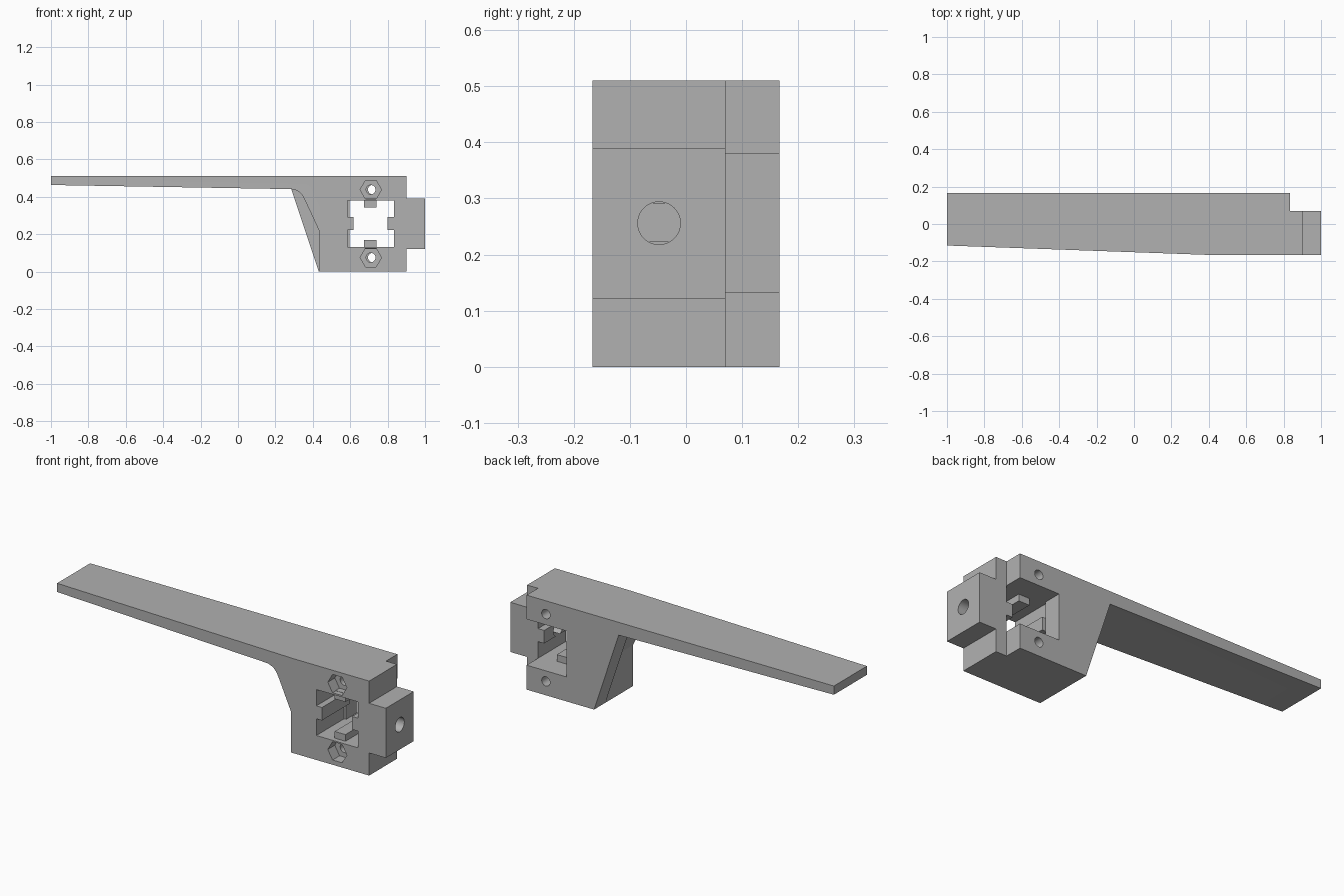
import bpy, bmesh, math

cube = bpy.data.objects.get("Cube")
if cube:
    bpy.data.objects.remove(cube, do_unlink=True)

grey = bpy.data.materials.new("light_grey")
grey.use_nodes = True
COLOUR = (0.44, 0.44, 0.44, 1)
grey.diffuse_color = COLOUR
grey.node_tree.nodes["Principled BSDF"].inputs["Base Color"].default_value = COLOUR

FRONT, SPLIT, BACK = -0.167, 0.07, 0.167
TOP = 0.51
WIN_LOW, WIN_HIGH, WIN_LEFT, WIN_RIGHT = 0.132, 0.38, 0.585, 0.835
MID_Z = 0.256


def prism(name, outline, start, end, axis="Y"):
    """Extrude a 2D outline along an axis: XZ along Y, YZ along X, XY along Z."""
    place = {"Y": lambda u, v, t: (u, t, v),
             "X": lambda u, v, t: (t, u, v),
             "Z": lambda u, v, t: (u, v, t)}[axis]
    bm = bmesh.new()
    a = [bm.verts.new(place(u, v, start)) for u, v in outline]
    b = [bm.verts.new(place(u, v, end)) for u, v in outline]
    bm.faces.new(a)
    bm.faces.new(b[::-1])
    for i in range(len(a)):
        j = (i + 1) % len(a)
        bm.faces.new((a[i], b[i], b[j], a[j]))
    bmesh.ops.recalc_face_normals(bm, faces=bm.faces)
    mesh = bpy.data.meshes.new(name)
    bm.to_mesh(mesh)
    bm.free()
    mesh.materials.append(grey)
    obj = bpy.data.objects.new(name, mesh)
    bpy.context.collection.objects.link(obj)
    return obj


def combine(target, tool, operation):
    """Apply a boolean and discard the tool."""
    mod = target.modifiers.new("combine", "BOOLEAN")
    mod.operation, mod.solver, mod.object = operation, "EXACT", tool
    bpy.ops.object.select_all(action="DESELECT")
    bpy.context.view_layer.objects.active = target
    target.select_set(True)
    bpy.ops.object.modifier_apply(modifier=mod.name)
    bpy.data.objects.remove(tool, do_unlink=True)


def ring(n, radius, cu, cv):
    return [(cu + radius * math.cos(math.tau * i / n),
             cv + radius * math.sin(math.tau * i / n)) for i in range(n)]


def rect(u0, u1, v0, v1):
    return [(u0, v0), (u1, v0), (u1, v1), (u0, v1)]


# Front layer: long arm, filleted neck, clamp body and end boss
arm = [(0.9, TOP), (-1, TOP), (-1, 0.463)]
neck = [(0.285, 0.441), (0.305, 0.437), (0.325, 0.427), (0.342, 0.41),
        (0.355, 0.388), (0.432, 0.222), (0.432, 0)]
boss = [(0.9, 0), (0.9, 0.122), (1, 0.122), (1, 0.39), (0.9, 0.39)]
body = prism("handle_bracket", arm + neck + boss, FRONT, SPLIT)

# Tapered front edge of the arm
taper = [(0.45, FRONT), (-1.1, -0.1114), (-1.1, -0.3), (0.45, -0.3)]
combine(body, prism("taper_cutter", taper, -0.1, 0.7, "Z"), "DIFFERENCE")

# Square window with a side key left standing on each side
window = [(WIN_LEFT, WIN_LOW), (WIN_RIGHT, WIN_LOW),
          (WIN_RIGHT, 0.222), (0.798, 0.222), (0.798, 0.292), (WIN_RIGHT, 0.292),
          (WIN_RIGHT, WIN_HIGH), (WIN_LEFT, WIN_HIGH),
          (WIN_LEFT, 0.292), (0.618, 0.292), (0.618, 0.222), (WIN_LEFT, 0.222)]
combine(body, prism("window_cutter", window, -0.3, 0.3), "DIFFERENCE")

# Back layer: straight sloped neck and a window open on the end
back_profile = [(WIN_RIGHT, TOP), (-1, TOP), (-1, 0.463), (0.285, 0.441), (0.432, 0),
                (WIN_RIGHT, 0), (WIN_RIGHT, WIN_LOW), (0.597, WIN_LOW),
                (0.597, WIN_HIGH), (WIN_RIGHT, WIN_HIGH)]
back = prism("back_layer", back_profile, SPLIT, BACK)

# Screw holes through both layers, with hexagonal nut pockets in front
for z in (0.075, 0.438):
    combine(body, prism("hole_cutter", ring(32, 0.025, 0.71, z), -0.3, 0.3), "DIFFERENCE")
    combine(body, prism("nut_cutter", ring(6, 0.057, 0.71, z), -0.3, FRONT + 0.06), "DIFFERENCE")
    combine(back, prism("hole_cutter", ring(32, 0.025, 0.72, z), -0.3, 0.3), "DIFFERENCE")

# Round hole through the end boss into the window
combine(body, prism("boss_hole_cutter", ring(48, 0.038, -0.048, MID_Z), 0.7, 1.1, "X"), "DIFFERENCE")
combine(body, back, "UNION")

# Upper and lower keys, set in from the front
for z0, z1 in ((WIN_LOW - 0.01, 0.168), (0.344, WIN_HIGH + 0.01)):
    combine(body, prism("key", rect(0.675, 0.74, z0, z1), -0.14, 0.045), "UNION")

bpy.ops.object.select_all(action="DESELECT")
bpy.context.view_layer.objects.active = body
body.select_set(True)
bpy.ops.object.shade_smooth_by_angle(angle=math.radians(20))
